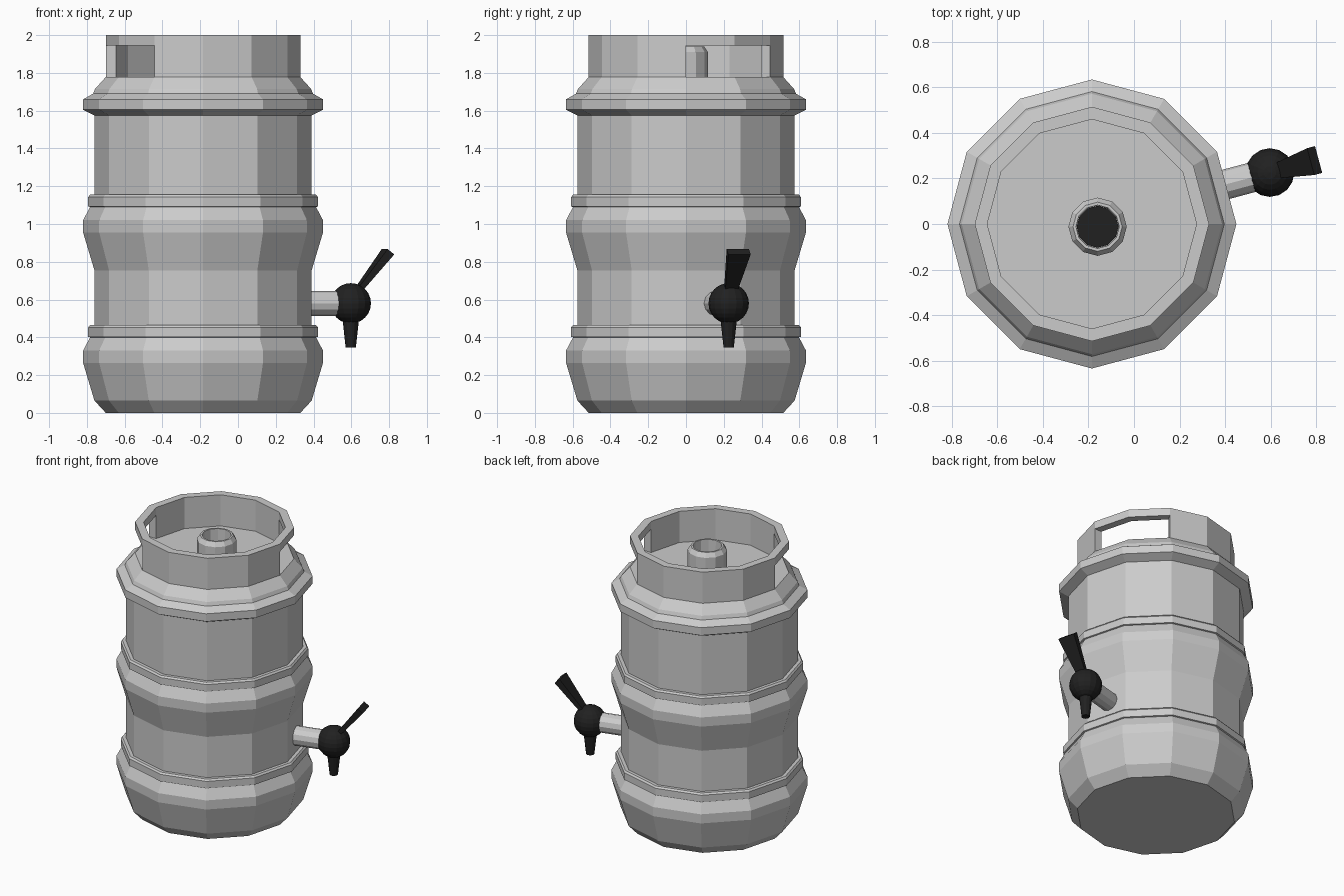
import bpy, bmesh, math
from mathutils import Vector, Matrix

if "Cube" in bpy.data.objects:
    bpy.data.objects.remove(bpy.data.objects["Cube"])

CX, CY = -0.185, 0.0          # keg axis
TAP = math.radians(15)        # direction of the tap
SIDES = 12

black = bpy.data.materials.new("black")
black.diffuse_color = (0.015, 0.015, 0.015, 1)
black.use_nodes = True
black.node_tree.nodes["Principled BSDF"].inputs["Base Color"].default_value = black.diffuse_color


def finish(name, bm, mat=None):
    bmesh.ops.recalc_face_normals(bm, faces=bm.faces)
    me = bpy.data.meshes.new(name)
    bm.to_mesh(me)
    bm.free()
    if mat:
        me.materials.append(mat)
    ob = bpy.data.objects.new(name, me)
    bpy.context.collection.objects.link(ob)
    return ob


def ring_verts(bm, r, z, n, cx, cy):
    return [bm.verts.new((cx + r * math.cos(2 * math.pi * i / n),
                          cy + r * math.sin(2 * math.pi * i / n), z)) for i in range(n)]


def lathe(name, profile, n=SIDES, cx=CX, cy=CY, mat=None):
    """Turn an (r, z) profile around z and cap both ends."""
    bm = bmesh.new()
    rings = [ring_verts(bm, r, z, n, cx, cy) for r, z in profile]
    for a, b in zip(rings, rings[1:]):
        for i in range(n):
            j = (i + 1) % n
            bm.faces.new((a[i], a[j], b[j], b[i]))
    bm.faces.new(rings[0])
    bm.faces.new(rings[-1])
    return finish(name, bm, mat)


# Keg body with bulges, bands and shoulder
bulge = [(0.575, 0.0), (0.635, 0.20), (0.635, 0.265), (0.598, 0.335),
         (0.608, 0.338), (0.608, 0.388), (0.598, 0.40), (0.575, 0.40)]
lathe("keg_body",
      [(0.515, 0)] + [(r, z + 0.065) for r, z in bulge]
      + [(r, z + 0.755) for r, z in bulge]
      + [(0.575, 1.575), (0.635, 1.605), (0.635, 1.66), (0.582, 1.69),
         (0.572, 1.715), (0.515, 1.778)])

# Top collar with two hand holes, each two facets wide
bm = bmesh.new()
lo, mid, hi = 1.778, 1.945, 2.0
O = [ring_verts(bm, 0.515, z, SIDES, CX, CY) for z in (lo, mid, hi)]
I = [ring_verts(bm, 0.46, z, SIDES, CX, CY) for z in (lo, mid, hi)]
is_hole = [i in (0, 1, 6, 7) for i in range(SIDES)]
for i in range(SIDES):
    j = (i + 1) % SIDES
    base = 1 if is_hole[i] else 0
    for k in range(base, 2):
        for R in (O, I):
            bm.faces.new((R[k][i], R[k][j], R[k + 1][j], R[k + 1][i]))
    for k in (base, 2):
        bm.faces.new((O[k][i], O[k][j], I[k][j], I[k][i]))
    if is_hole[i] != is_hole[i - 1]:
        bm.faces.new((O[0][i], I[0][i], I[1][i], O[1][i]))
finish("collar", bm)

# Filling neck and its dark opening
NX, NY = -0.16, -0.012
lathe("valve_neck", [(0.128, 1.77), (0.128, 1.91), (0.108, 1.94),
                     (0.095, 1.94), (0.093, 1.79)], 12, NX, NY)
lathe("valve_opening", [(0.092, 1.785), (0.092, 1.80)], 12, NX, NY, black)

# Tap: pipe, ball, spout and lever
out = Vector((math.cos(TAP), math.sin(TAP), 0))
side = Vector((-math.sin(TAP), math.cos(TAP), 0))
ball = Vector((0.597, 0.226, 0.58))

bm = bmesh.new()
bmesh.ops.create_cone(bm, cap_ends=True, segments=12, radius1=0.066, radius2=0.066, depth=0.30,
                      matrix=Matrix.Translation(ball - out * 0.16)
                      @ out.to_track_quat('Z', 'Y').to_matrix().to_4x4())
finish("tap_pipe", bm)

bm = bmesh.new()
bmesh.ops.create_uvsphere(bm, u_segments=16, v_segments=12, radius=0.107,
                          matrix=Matrix.Translation(ball))
finish("tap_ball", bm, black)

lathe("tap_spout", [(0.027, 0.345), (0.044, 0.50)], 12, ball.x, ball.y, black)

# Lever: flat bar widening towards its tip
bm = bmesh.new()
start = ball + out * 0.045 + Vector((0, 0, 0.075))
tip = ball + out * 0.204 + Vector((0, 0, 0.273))
axis = (tip - start).normalized()
thick = axis.cross(side).normalized()
ends = []
for p, w, t in ((start, 0.034, 0.014), (tip, 0.061, 0.023)):
    ends.append([bm.verts.new(p + side * w * a + thick * t * b)
                 for a, b in ((-1, -1), (1, -1), (1, 1), (-1, 1))])
for i in range(4):
    j = (i + 1) % 4
    bm.faces.new((ends[0][i], ends[0][j], ends[1][j], ends[1][i]))
bm.faces.new(ends[0])
bm.faces.new(ends[1])
finish("tap_lever", bm, black)
